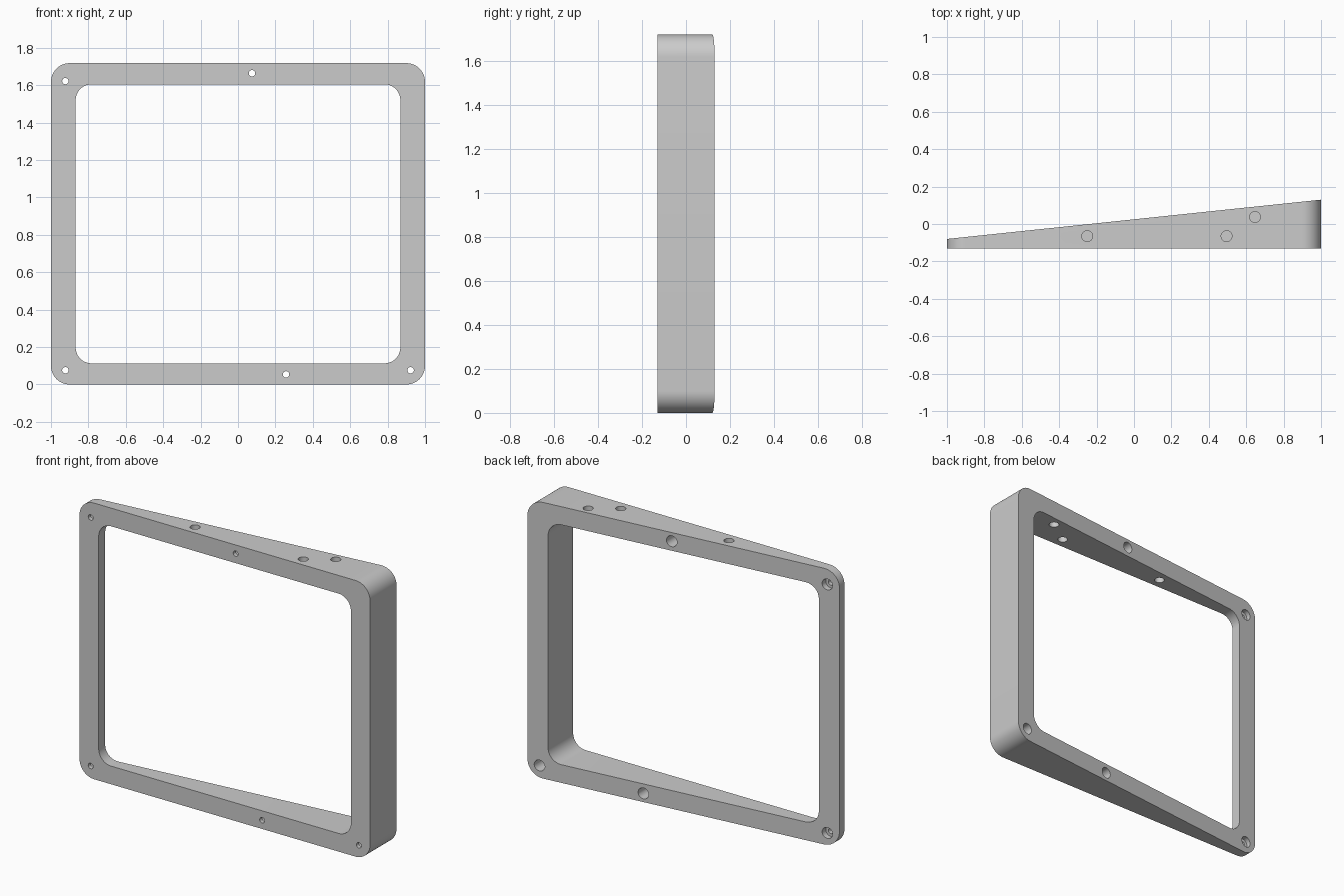
import bpy, bmesh
from math import sin, cos, pi, radians
from mathutils import Matrix, Vector

if "Cube" in bpy.data.objects:
    bpy.data.objects.remove(bpy.data.objects["Cube"])

FRONT = -0.13

grey = bpy.data.materials.new("light_grey")
grey.use_nodes = True
grey.diffuse_color = (0.6, 0.6, 0.6, 1)
grey.node_tree.nodes["Principled BSDF"].inputs["Base Color"].default_value = (0.6, 0.6, 0.6, 1)


def make_object(name, bm):
    bmesh.ops.recalc_face_normals(bm, faces=bm.faces)
    mesh = bpy.data.meshes.new(name)
    bm.to_mesh(mesh)
    bm.free()
    mesh.materials.append(grey)
    obj = bpy.data.objects.new(name, mesh)
    bpy.context.collection.objects.link(obj)
    return obj


def rounded_prism(half_width, z0, z1, radius, y0, y1, steps=12):
    """Rounded rectangle in the xz plane, extruded along y."""
    bm = bmesh.new()
    corners = [(1, z1 - radius), (-1, z1 - radius), (-1, z0 + radius), (1, z0 + radius)]
    ring = []
    for i, (side, cz) in enumerate(corners):
        for k in range(steps + 1):
            a = (i + k / steps) * pi / 2
            ring.append(bm.verts.new((side * (half_width - radius) + radius * cos(a),
                                      y0, cz + radius * sin(a))))
    face = bm.faces.new(ring)
    new = bmesh.ops.extrude_face_region(bm, geom=[face])["geom"]
    moved = [v for v in new if isinstance(v, bmesh.types.BMVert)]
    bmesh.ops.translate(bm, verts=moved, vec=(0, y1 - y0, 0))
    return bm


def rod(bm, start, end, radius):
    """Closed cylinder between two points."""
    start, end = Vector(start), Vector(end)
    axis = end - start
    turn = axis.to_track_quat('Z', 'Y').to_matrix().to_4x4()
    bmesh.ops.create_cone(bm, cap_ends=True, segments=32, radius1=radius, radius2=radius,
                          depth=axis.length,
                          matrix=Matrix.Translation((start + end) / 2) @ turn)


def cut(target, bm):
    """Subtract a closed shape from the target."""
    cutter = make_object("cutter", bm)
    cutter.hide_render = True
    mod = target.modifiers.new("cut", 'BOOLEAN')
    mod.operation = 'DIFFERENCE'
    mod.solver = 'EXACT'
    mod.object = cutter
    bpy.context.view_layer.objects.active = target
    bpy.ops.object.modifier_apply(modifier=mod.name)
    bpy.data.objects.remove(cutter)


# Outer body, sliced on the slanted back to make a wedge
body = rounded_prism(1.0, 0, 1.718, 0.1, FRONT, 0.3)
slope = Vector((-0.105, 1, 0))
bmesh.ops.bisect_plane(body, geom=body.verts[:] + body.edges[:] + body.faces[:],
                       plane_co=(1, 0.13, 0), plane_no=slope, clear_outer=True)
bmesh.ops.holes_fill(body, edges=[e for e in body.edges if e.is_boundary], sides=0)
frame = make_object("wedge_frame", body)

# Central opening
cut(frame, rounded_prism(0.868, 0.113, 1.605, 0.085, -0.5, 0.5))

# Screw holes: narrow through the front, wide from the back
screws = [(-0.923, 1.622), (-0.923, 0.076), (0.923, 0.076), (0.075, 1.664), (0.257, 0.054)]
for radius, y0 in ((0.017, -0.4), (0.034, FRONT + 0.025)):
    bores = bmesh.new()
    for x, z in screws:
        rod(bores, (x, y0, z), (x, 0.4, z), radius)
    cut(frame, bores)

# Vertical holes through the top bar
bores = bmesh.new()
for x, y in ((-0.25, -0.065), (0.495, -0.065), (0.647, 0.037)):
    rod(bores, (x, y, 1.5), (x, y, 1.9), 0.029)
cut(frame, bores)

# Smooth corners and bores, crisp rims
bpy.ops.object.select_all(action='DESELECT')
frame.select_set(True)
bpy.context.view_layer.objects.active = frame
bpy.ops.object.shade_smooth_by_angle(angle=radians(30))
